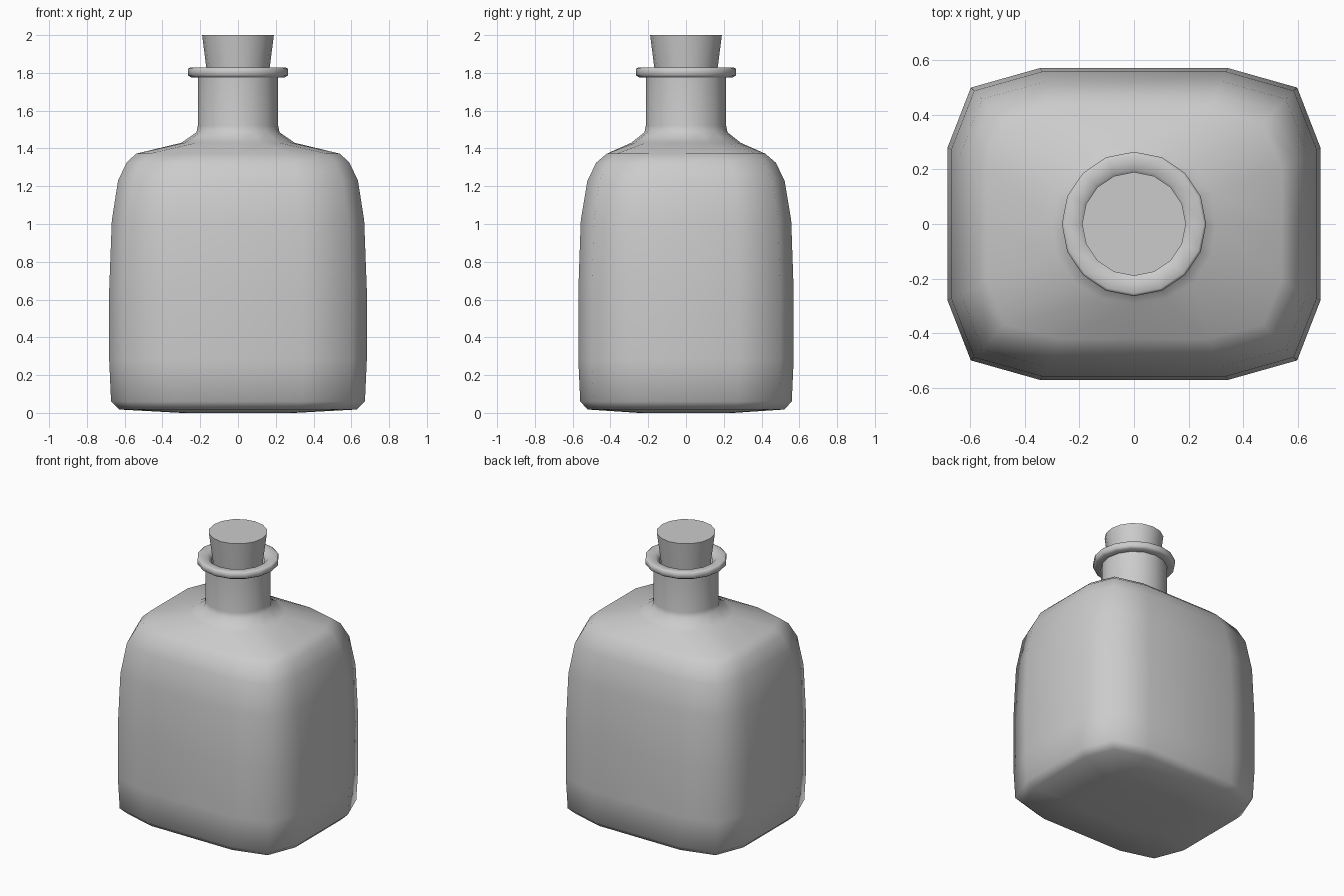
import bpy, bmesh, math

if "Cube" in bpy.data.objects:
    bpy.data.objects.remove(bpy.data.objects["Cube"])

SIDES = 16
# One quadrant of the rounded-box section, normalised to half-width 1
QUAD = [(1, 0), (1, 0.49), (0.875, 0.875), (0.505, 1), (0, 1)]


def box_point(k):
    q = k % 8
    x, y = QUAD[q] if q <= 4 else (-QUAD[8 - q][0], QUAD[8 - q][1])
    return (x, y) if k < 8 else (-x, -y)


def loft(name, rings, angle):
    """Rings are (half x, half y, z, roundness); both ends are capped."""
    bm = bmesh.new()
    loops = []
    for rx, ry, z, t in rings:
        loop = []
        for k in range(SIDES):
            a = 2 * math.pi * k / SIDES
            bx, by = box_point(k)
            x = bx * (1 - t) + math.cos(a) * t
            y = by * (1 - t) + math.sin(a) * t
            loop.append(bm.verts.new((rx * x, ry * y, z)))
        loops.append(loop)
    for lo, hi in zip(loops, loops[1:]):
        for k in range(SIDES):
            n = (k + 1) % SIDES
            bm.faces.new((lo[k], lo[n], hi[n], hi[k]))
    bm.faces.new(loops[0][::-1])
    bm.faces.new(loops[-1])
    bmesh.ops.recalc_face_normals(bm, faces=bm.faces[:])
    mesh = bpy.data.meshes.new(name)
    bm.to_mesh(mesh)
    bm.free()
    obj = bpy.data.objects.new(name, mesh)
    bpy.context.collection.objects.link(obj)
    bpy.ops.object.select_all(action='DESELECT')
    obj.select_set(True)
    bpy.context.view_layer.objects.active = obj
    bpy.ops.object.shade_smooth_by_angle(angle=math.radians(angle))
    return obj


# Bottle: slightly domed base, boxy body, shoulder blending to a round neck
body = [
    (0.30, 0.25, 0.0, 0), (0.63, 0.52, 0.018, 0), (0.672, 0.56, 0.06, 0),
    (0.682, 0.57, 0.28, 0), (0.682, 0.57, 0.65, 0), (0.668, 0.557, 1.02, 0),
    (0.635, 0.522, 1.23, 0), (0.59, 0.475, 1.325, 0), (0.54, 0.42, 1.372, 0),
    (0.30, 0.29, 1.43, 0.85),
]
# Neck, rolled lip and mouth as (radius, z)
neck = [(0.22, 1.485), (0.213, 1.52), (0.213, 1.775), (0.25, 1.777),
        (0.264, 1.787), (0.264, 1.822), (0.254, 1.828), (0.20, 1.824),
        (0.175, 1.80), (0.168, 1.68)]
loft("bottle", body + [(r, r, z, 1) for r, z in neck], 75)

# Tapered stopper
loft("cork", [(0.15, 0.15, 1.69, 1), (0.19, 0.19, 2.0, 1)], 40)
